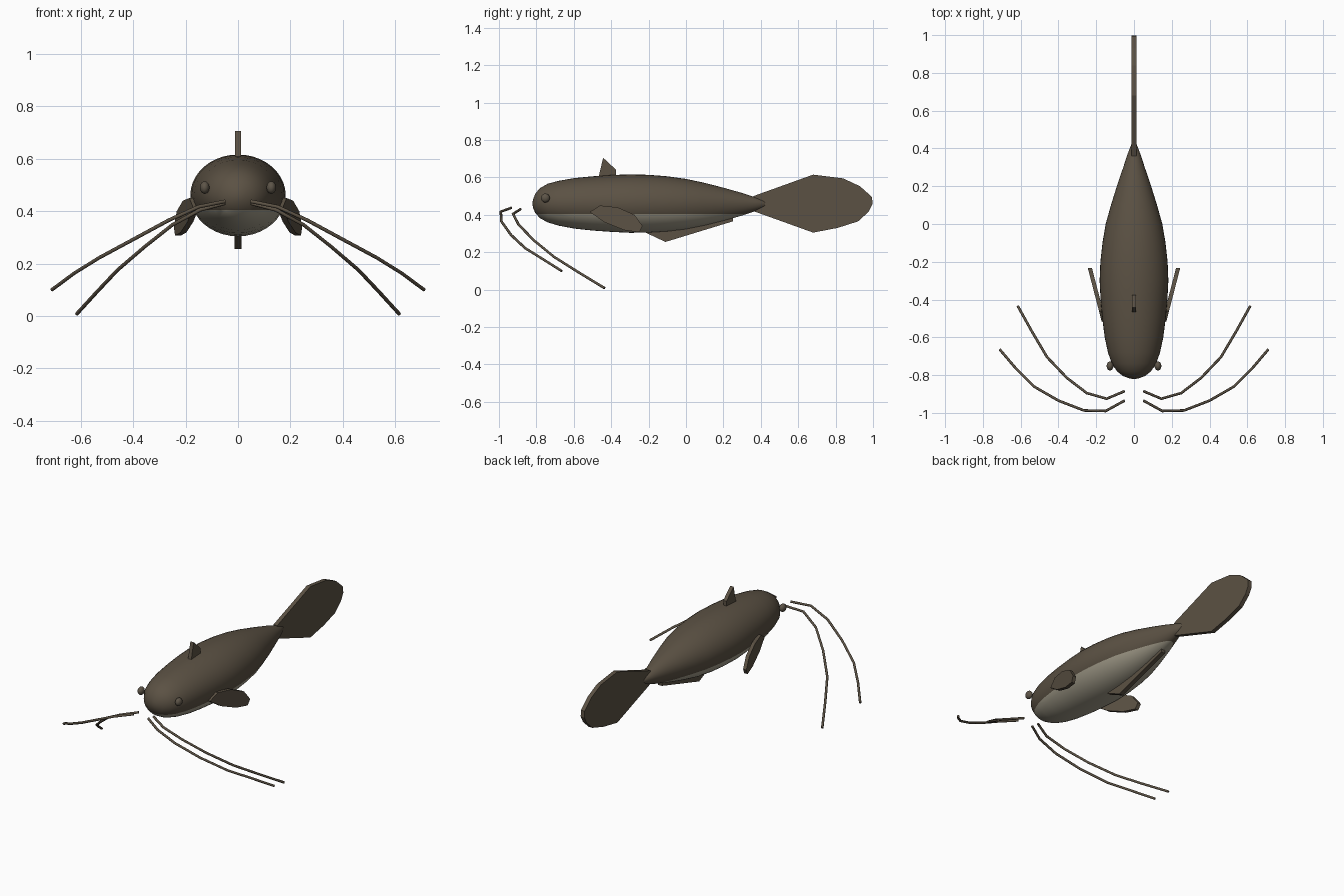
import bpy, bmesh, math
from mathutils import Vector

if "Cube" in bpy.data.objects:
    bpy.data.objects.remove(bpy.data.objects["Cube"])


def material(name, rgb):
    m = bpy.data.materials.new(name)
    m.diffuse_color = (*rgb, 1)
    m.use_nodes = True
    m.node_tree.nodes["Principled BSDF"].inputs["Base Color"].default_value = m.diffuse_color
    return m


BROWN = material("dark brown", (0.105, 0.083, 0.057))
CREAM = material("pale belly", (0.37, 0.34, 0.26))
EYE = material("eye brown", (0.11, 0.09, 0.065))


def finish(name, bm, mats, smooth=None):
    bmesh.ops.recalc_face_normals(bm, faces=bm.faces)
    me = bpy.data.meshes.new(name)
    bm.to_mesh(me)
    bm.free()
    ob = bpy.data.objects.new(name, me)
    bpy.context.collection.objects.link(ob)
    for m in mats:
        me.materials.append(m)
    if smooth:
        bpy.ops.object.select_all(action='DESELECT')
        ob.select_set(True)
        bpy.context.view_layer.objects.active = ob
        bpy.ops.object.shade_smooth_by_angle(angle=math.radians(smooth))
    return ob


def plate(name, outline, half, x_of_y=lambda y: 0):
    """Flat fin: a (y, z) outline given a thickness along x."""
    bm = bmesh.new()
    a, b = ([bm.verts.new((x_of_y(y) + s * half, y, z)) for y, z in outline] for s in (-1, 1))
    bm.faces.new(a)
    bm.faces.new(b[::-1])
    for i in range(len(a)):
        j = (i + 1) % len(a)
        bm.faces.new((a[i], a[j], b[j], b[i]))
    return finish(name, bm, [BROWN])


# Body: elliptical rings (y, half width, height above and below the midline)
MID, SIDES = 0.46, 40
STATIONS = [(-0.817, 0.025, 0.025, 0.025), (-0.805, 0.058, 0.055, 0.052),
            (-0.78, 0.09, 0.083, 0.078), (-0.74, 0.117, 0.106, 0.1),
            (-0.68, 0.138, 0.122, 0.118), (-0.6, 0.155, 0.136, 0.133),
            (-0.5, 0.168, 0.146, 0.144), (-0.4, 0.177, 0.153, 0.151),
            (-0.3, 0.182, 0.156, 0.156), (-0.2, 0.178, 0.154, 0.155),
            (-0.1, 0.167, 0.146, 0.149), (0, 0.15, 0.132, 0.137),
            (0.1, 0.122, 0.111, 0.117), (0.2, 0.091, 0.085, 0.092),
            (0.3, 0.057, 0.057, 0.064), (0.37, 0.034, 0.034, 0.04),
            (0.42, 0.015, 0.016, 0.02)]
bm = bmesh.new()
rings = []
for y, w, up, down in STATIONS:
    ring = []
    for i in range(SIDES):
        a = math.tau * i / SIDES
        s = math.sin(a)
        ring.append(bm.verts.new((w * math.cos(a), y, MID + s * (up if s > 0 else down))))
    rings.append(ring)
for r, q in zip(rings, rings[1:]):
    for i in range(SIDES):
        j = (i + 1) % SIDES
        bm.faces.new((r[i], r[j], q[j], q[i]))
for y, ring in ((-0.822, rings[0]), (0.442, rings[-1])):
    tip = bm.verts.new((0, y, MID))
    for i in range(SIDES):
        bm.faces.new((ring[i], ring[(i + 1) % SIDES], tip))
# Pale belly below a clean waterline
LINE = 0.404
bmesh.ops.bisect_plane(bm, geom=bm.verts[:] + bm.edges[:] + bm.faces[:], dist=1e-4,
                       plane_co=(0, 0, LINE), plane_no=(0, 0, 1))
for f in bm.faces:
    f.material_index = int(f.calc_center_median().z < LINE)
finish("body", bm, [BROWN, CREAM], 60)

# Fins on the midline
plate("dorsal_fin", [(-0.47, 0.59), (-0.443, 0.705), (-0.375, 0.642), (-0.375, 0.59)], 0.011)
plate("tail_fin", [(0.36, 0.50), (0.68, 0.615), (0.84, 0.595), (0.93, 0.553), (0.995, 0.495),
                   (0.997, 0.457), (0.975, 0.415), (0.92, 0.365), (0.81, 0.33),
                   (0.68, 0.305), (0.36, 0.42)], 0.0125)
plate("anal_fin", [(-0.22, 0.307), (-0.11, 0.255), (0.25, 0.365), (0.25, 0.40), (-0.1, 0.38)], 0.0125)

PECTORAL = [(-0.46, 0.45), (-0.365, 0.44), (-0.275, 0.40), (-0.232, 0.34), (-0.25, 0.307),
            (-0.33, 0.318), (-0.435, 0.36), (-0.515, 0.415)]
BARBELS = {
    "front": [(0.05, -0.935, 0.437), (0.15, -0.99, 0.417), (0.265, -0.987, 0.365),
              (0.4, -0.935, 0.292), (0.53, -0.86, 0.222), (0.625, -0.765, 0.163), (0.71, -0.665, 0.10)],
    "rear": [(0.05, -0.885, 0.43), (0.145, -0.925, 0.405), (0.25, -0.895, 0.348),
             (0.355, -0.815, 0.265), (0.46, -0.705, 0.175), (0.54, -0.57, 0.09), (0.615, -0.435, 0.008)]}


def barbel(name, points, radius=0.007, sides=8):
    """Thin tube along a polyline."""
    pts = [Vector(p) for p in points]
    bm = bmesh.new()
    prev = None
    for i, p in enumerate(pts):
        d = (pts[min(i + 1, len(pts) - 1)] - pts[max(i - 1, 0)]).normalized()
        u = d.cross(Vector((0, 0, 1))).normalized()
        v = u.cross(d)
        ring = [bm.verts.new(p + radius * (u * math.cos(math.tau * k / sides) + v * math.sin(math.tau * k / sides)))
                for k in range(sides)]
        if prev:
            for k in range(sides):
                n = (k + 1) % sides
                bm.faces.new((prev[k], prev[n], ring[n], ring[k]))
        if i in (0, len(pts) - 1):
            bm.faces.new(ring)
        prev = ring
    finish(name, bm, [BROWN], 60)


# Paired parts: pectoral fins, eyes and barbels
for side, s in (("right", 1), ("left", -1)):
    plate(side + "_pectoral_fin", PECTORAL, 0.011, lambda y: s * (0.172 + 0.26 * (y + 0.47)))
    bm = bmesh.new()
    bmesh.ops.create_uvsphere(bm, u_segments=20, v_segments=12, radius=0.024)
    for v in bm.verts:
        v.co = (v.co.x * 0.75 + s * 0.127, v.co.y - 0.752, v.co.z + 0.49)
    finish(side + "_eye", bm, [EYE], 60)
    for where, pts in BARBELS.items():
        barbel(f"{side}_{where}_barbel", [(s * x, y, z) for x, y, z in pts])
